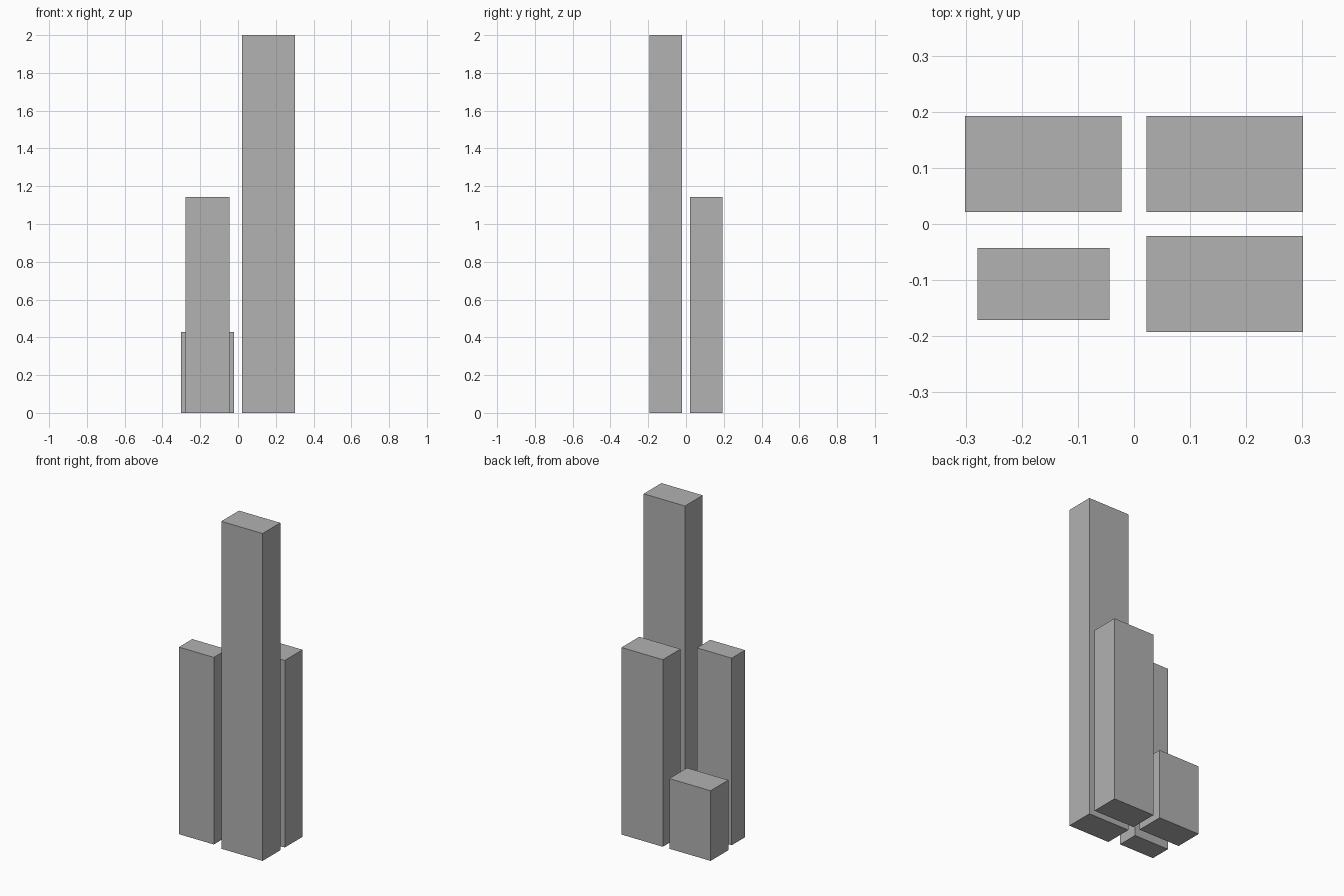
import bpy

default = bpy.data.objects.get("Cube")
if default:
    bpy.data.objects.remove(default, do_unlink=True)

# One plain grey for every block
grey = bpy.data.materials.new("plain_grey")
grey.use_nodes = True
colour = (0.445, 0.445, 0.445, 1.0)
grey.diffuse_color = colour
grey.node_tree.nodes["Principled BSDF"].inputs["Base Color"].default_value = colour

# Block centres sit on a rectangle around the origin
CX, CY = 0.1615, 0.107
WIDE = (0.279, 0.171)
SLIM = (0.235, 0.128)
UNIT = 2 / 14


def tower(name, side, depth, footprint, units):
    """Box standing on the ground, its height given in whole units."""
    height = units * UNIT
    bpy.ops.mesh.primitive_cube_add(size=1, location=(side * CX, depth * CY, height / 2))
    block = bpy.context.object
    block.name = name
    block.scale = (*footprint, height)
    bpy.ops.object.transform_apply(location=False, rotation=False, scale=True)
    block.data.materials.append(grey)


tower("front_left_tall_tower", 1, -1, WIDE, 14)
tower("back_left_tower", 1, 1, WIDE, 8)
tower("front_right_slim_tower", -1, -1, SLIM, 8)
tower("back_right_low_block", -1, 1, WIDE, 3)
